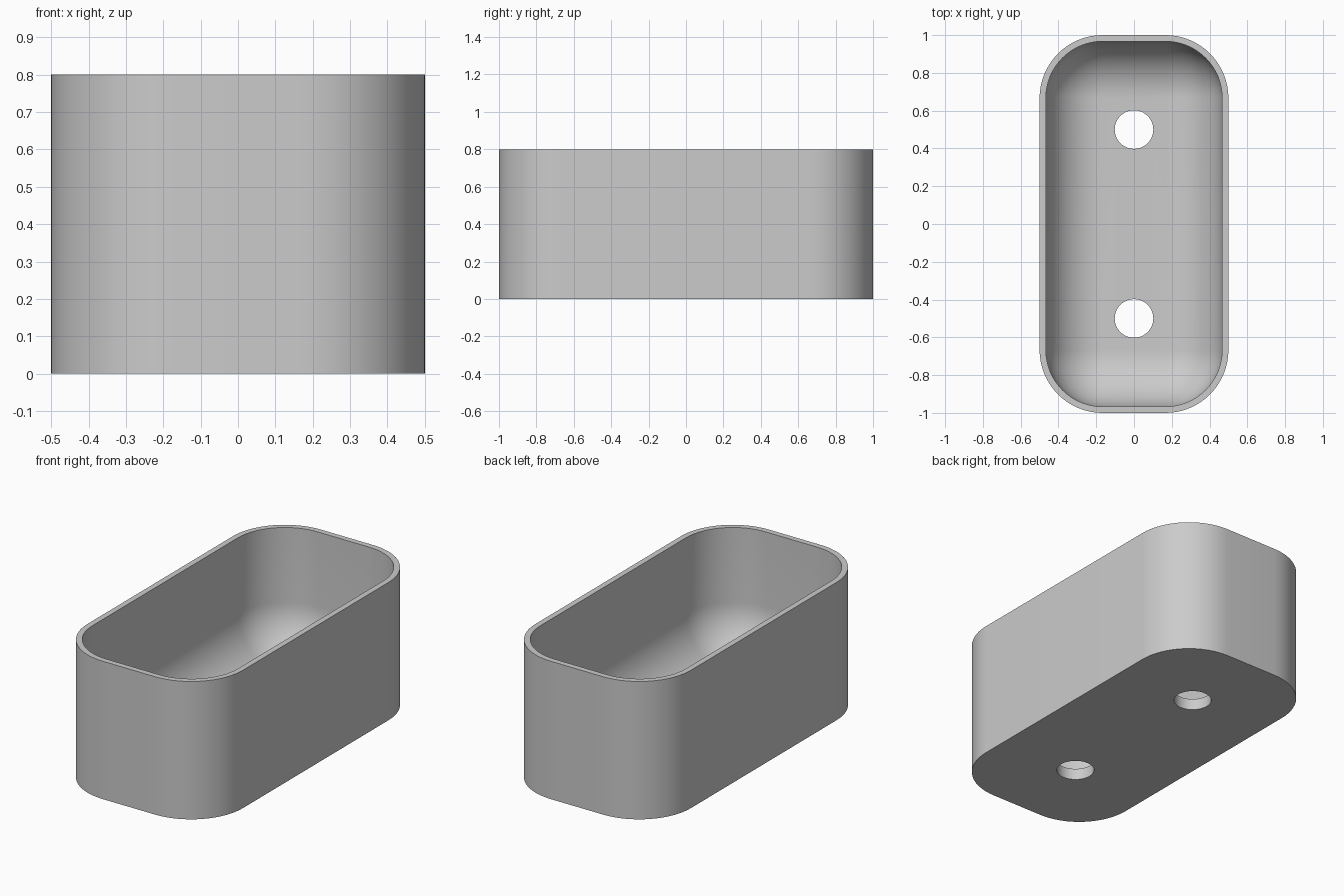
import bpy, bmesh, math

cube = bpy.data.objects.get("Cube")
if cube:
    bpy.data.objects.remove(cube, do_unlink=True)

HALF_X, HALF_Y, HEIGHT = 0.5, 1.0, 0.8
CORNER, WALL, FLOOR = 1 / 3, 1 / 30, 1 / 15
FILLET = CORNER - WALL
HOLE_Y, HOLE_R = 0.5, 0.102
STEPS = 16

bm = bmesh.new()


def rounded_ring(inset, z):
    """Rounded rectangle outline, shrunk by inset."""
    r = CORNER - inset
    verts = []
    for quarter, (sx, sy) in enumerate([(1, 1), (-1, 1), (-1, -1), (1, -1)]):
        for i in range(STEPS + 1):
            a = (quarter + i / STEPS) * math.pi / 2
            verts.append(bm.verts.new((sx * (HALF_X - CORNER) + r * math.cos(a),
                                       sy * (HALF_Y - CORNER) + r * math.sin(a), z)))
    return verts


def hole_ring(y, z):
    n = 4 * STEPS
    return [bm.verts.new((HOLE_R * math.cos(i * math.tau / n),
                          y + HOLE_R * math.sin(i * math.tau / n), z)) for i in range(n)]


def bridge(lower, upper):
    n = len(lower)
    for i in range(n):
        j = (i + 1) % n
        bm.faces.new((lower[i], lower[j], upper[j], upper[i]))


# Outer wall, rim, inner wall and the rounded transition to the floor
rings = [rounded_ring(0, 0), rounded_ring(0, HEIGHT), rounded_ring(WALL, HEIGHT)]
for i in range(STEPS + 1):
    a = i / STEPS * math.pi / 2
    rings.append(rounded_ring(WALL + FILLET * (1 - math.cos(a)),
                              FLOOR + FILLET * (1 - math.sin(a))))
for lower, upper in zip(rings, rings[1:]):
    bridge(lower, upper)

# Drain hole walls
for y in (-HOLE_Y, HOLE_Y):
    bridge(hole_ring(y, FLOOR), hole_ring(y, 0))

# Underside and inner floor, filled around the drain holes
bmesh.ops.remove_doubles(bm, verts=bm.verts, dist=0.0001)
open_edges = [e for e in bm.edges if e.is_boundary]
for z in (0, FLOOR):
    level = [e for e in open_edges if all(abs(v.co.z - z) < 0.001 for v in e.verts)]
    bmesh.ops.triangle_fill(bm, edges=level, use_beauty=True, normal=(0, 0, 1))
bmesh.ops.recalc_face_normals(bm, faces=bm.faces)

mesh = bpy.data.meshes.new("planter_box")
bm.to_mesh(mesh)
bm.free()
box = bpy.data.objects.new("planter_box", mesh)
bpy.context.collection.objects.link(box)

# Plain grey material
grey = bpy.data.materials.new("plain_grey")
grey.use_nodes = True
color = (0.6, 0.6, 0.6, 1)
grey.diffuse_color = color
grey.node_tree.nodes["Principled BSDF"].inputs["Base Color"].default_value = color
mesh.materials.append(grey)

# Smooth curves with crisp rim, base and hole edges
bpy.ops.object.select_all(action='DESELECT')
box.select_set(True)
bpy.context.view_layer.objects.active = box
bpy.ops.object.shade_smooth_by_angle(angle=math.radians(30))
